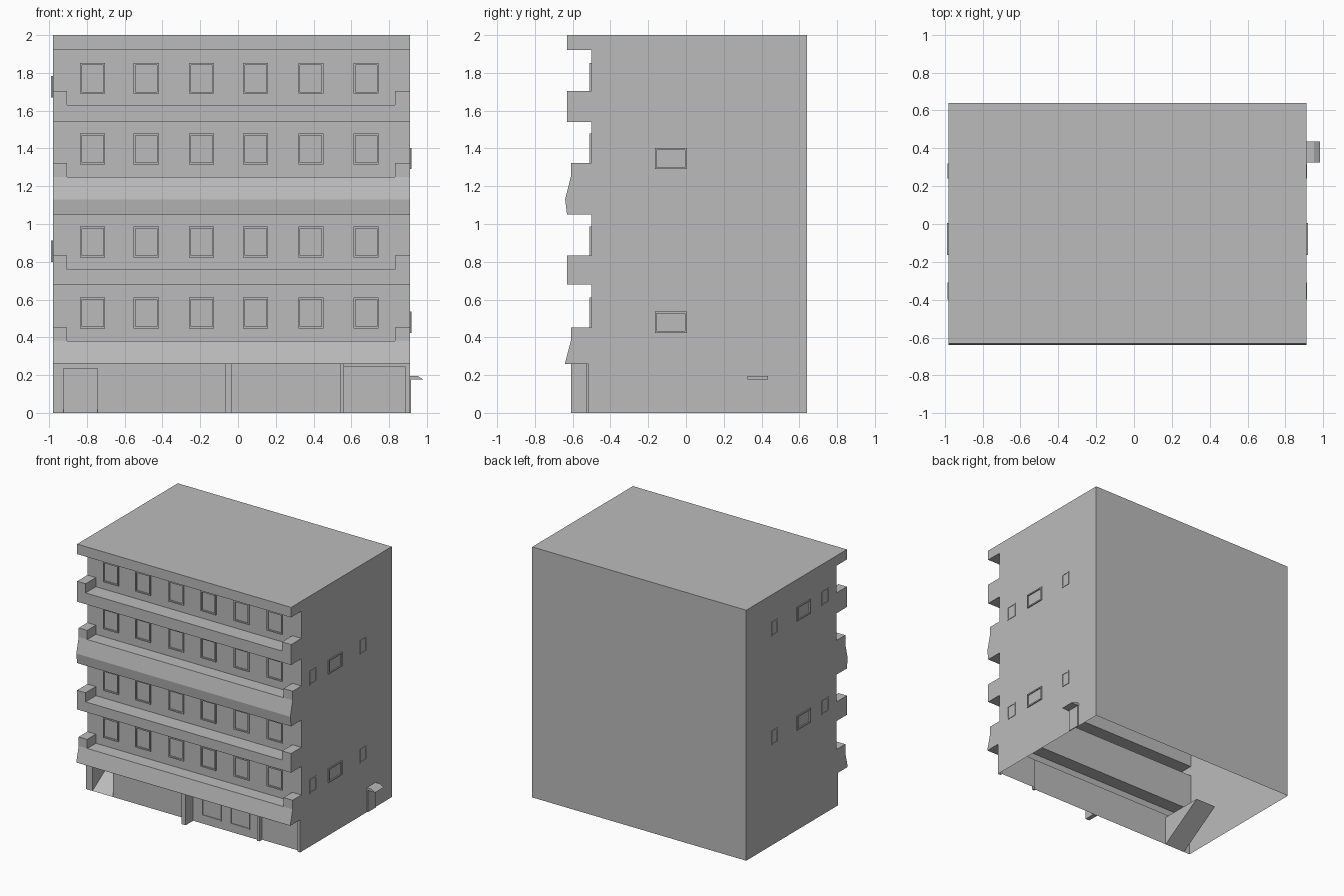
import bpy
import bmesh
from mathutils import Vector

cube = bpy.data.objects.get("Cube")
if cube:
    bpy.data.objects.remove(cube, do_unlink=True)

grey = bpy.data.materials.new("plaster_grey")
grey.use_nodes = True
colour = (0.5, 0.5, 0.5, 1)
grey.diffuse_color = colour
grey.node_tree.nodes["Principled BSDF"].inputs["Base Color"].default_value = colour

LEFT, RIGHT = -0.98, 0.91
BACK, WALL, GROUND = 0.64, -0.5, -0.515


def finish(name, bm, outward=True):
    if outward:
        bmesh.ops.recalc_face_normals(bm, faces=bm.faces)
    mesh = bpy.data.meshes.new(name)
    bm.to_mesh(mesh)
    bm.free()
    mesh.materials.append(grey)
    obj = bpy.data.objects.new(name, mesh)
    bpy.context.collection.objects.link(obj)
    return obj


def face(bm, points):
    return bm.faces.new([bm.verts.new(p) for p in points])


def add_box(bm, lo, hi):
    made = bmesh.ops.create_cube(bm, size=1)["verts"]
    lo, hi = Vector(lo), Vector(hi)
    for v in made:
        v.co = (lo + hi) / 2 + v.co * (hi - lo)


def box(name, lo, hi):
    bm = bmesh.new()
    add_box(bm, lo, hi)
    finish(name, bm)


def extrude_x(name, profile, x0, x1, skip=()):
    """Extrude a (y, z) outline along x, leaving out the listed edges."""
    bm = bmesh.new()
    a = [bm.verts.new((x0, y, z)) for y, z in profile]
    b = [bm.verts.new((x1, y, z)) for y, z in profile]
    n = len(profile)
    bm.faces.new(a)
    bm.faces.new(b[::-1])
    for i in range(n):
        j = (i + 1) % n
        if i not in skip:
            bm.faces.new((a[j], a[i], b[i], b[j]))
    finish(name, bm)


def window(name, axis, plane, out, u0, u1, z0, z1, rim=0.01):
    """Rectangular frame standing out of a front (y) or side (x) wall."""
    bm = bmesh.new()
    d0, d1 = sorted((plane, plane + out))
    for a, b, c, d in ((u0, u1, z0, z0 + rim), (u0, u1, z1 - rim, z1),
                       (u0, u0 + rim, z0 + rim, z1 - rim),
                       (u1 - rim, u1, z0 + rim, z1 - rim)):
        if axis == "y":
            add_box(bm, (a, d0, c), (b, d1, d))
        else:
            add_box(bm, (d0, a, c), (d1, b, d))
    finish(name, bm)


# Hollow building shell, open underneath, with balconies in its outline
# Each balcony: underside, fascia top, deck height, front at fascia and deck
balconies = [(0.26, 0.265, 0.38, -0.64, -0.61), (0.68, 0.72, 0.76, -0.63, -0.63),
             (1.05, 1.13, 1.25, -0.63, -0.61), (1.54, 1.58, 1.63, -0.63, -0.63)]
outline = [(BACK, 0), (GROUND, 0), (GROUND, 0.26)]
for under, fascia, deck, front, top_front in balconies:
    if under > 0.3:
        outline.append((WALL, under))
    outline.append((front, under))
    if front != top_front:
        outline += [(-0.64, fascia)]
    outline += [(top_front, deck), (WALL, deck)]
outline += [(WALL, 1.92), (-0.63, 1.92), (-0.63, 2), (BACK, 2)]
extrude_x("building_shell", outline, LEFT, RIGHT, skip=(0, 1))

# Raised blocks at both ends of each balcony
for i, (under, fascia, deck, front, top_front) in enumerate(balconies):
    for side, x0, x1 in (("right", LEFT, -0.905), ("left", 0.83, RIGHT)):
        box(f"balcony_block_{side}_{i}", (x0, top_front, deck), (x1, WALL, deck + 0.073))

# Ground floor wall with openings for the stairway and garage
bm = bmesh.new()
for x0, x1, z in ((LEFT, -0.925, 0), (-0.925, -0.745, 0.235), (-0.745, 0.56, 0),
                  (0.56, 0.885, 0.245), (0.885, RIGHT, 0)):
    face(bm, [(x0, GROUND, z), (x1, GROUND, z), (x1, GROUND, 0.26), (x0, GROUND, 0.26)])
finish("ground_floor_wall", bm, False)

# Stairway ramp rising into the building
bm = bmesh.new()
f, r, h = GROUND, -0.15, 0.235
x0, x1 = -0.925, -0.745
face(bm, [(x0, f, 0), (x1, f, 0), (x1, r, h), (x0, r, h)])
face(bm, [(x0, f, h), (x0, r, h), (x1, r, h), (x1, f, h)])
face(bm, [(x0, f, 0), (x0, r, h), (x0, f, h)])
face(bm, [(x1, f, 0), (x1, f, h), (x1, r, h)])
finish("stairway", bm, False)

# Shallow garage recess
bm = bmesh.new()
x0, x1, r, h = 0.56, 0.885, -0.495, 0.245
face(bm, [(x0, r, 0), (x1, r, 0), (x1, r, h), (x0, r, h)])
face(bm, [(x0, f, h), (x0, r, h), (x1, r, h), (x1, f, h)])
face(bm, [(x0, f, 0), (x0, r, 0), (x0, r, h), (x0, f, h)])
face(bm, [(x1, f, 0), (x1, f, h), (x1, r, h), (x1, r, 0)])
finish("garage_recess", bm, False)

# Ground floor pillars
box("entrance_pillar", (-0.07, -0.61, 0), (-0.035, GROUND, 0.26))
box("garage_pillar", (0.54, -0.53, 0), (0.56, GROUND, 0.26))

# Front windows
for row, z in enumerate((0.447, 0.823, 1.315, 1.69)):
    for col, x in enumerate((-0.77, -0.485, -0.193, 0.093, 0.386, 0.678)):
        window(f"front_window_{row}_{col}", "y", WALL, -0.01, x - 0.067, x + 0.067, z, z + 0.163)
for i, x in enumerate((0.04, 0.293)):
    window(f"shop_window_{i}", "y", GROUND, -0.006, x, x + 0.174, 0.062, 0.212)

# Side windows: one wide and two narrow on each storey
for side, x, out, heights in (("left", RIGHT, 1, (0.423, 1.29)), ("right", LEFT, -1, (0.8, 1.67))):
    for z in heights:
        for kind, y0, y1, depth in (("front", -0.4, -0.31, 0.004), ("wide", -0.165, 0.005, 0.009),
                                    ("back", 0.24, 0.32, 0.004)):
            window(f"{side}_{kind}_window_{z}", "x", x, out * depth, y0, y1, z, z + 0.113)

# Side door and its canopy
box("side_door", (RIGHT, 0.33, 0), (0.917, 0.43, 0.176))
bm = bmesh.new()
section = [(RIGHT, 0.176), (0.983, 0.176), (0.95, 0.196), (RIGHT, 0.196)]
side = face(bm, [(x, 0.325, z) for x, z in section])
move = bmesh.ops.extrude_face_region(bm, geom=[side])["geom"]
bmesh.ops.translate(bm, vec=(0, 0.11, 0), verts=[v for v in move if isinstance(v, bmesh.types.BMVert)])
if side.is_valid and len(bm.faces) < 6:
    face(bm, [(x, 0.325, z) for x, z in section])
finish("door_canopy", bm)
